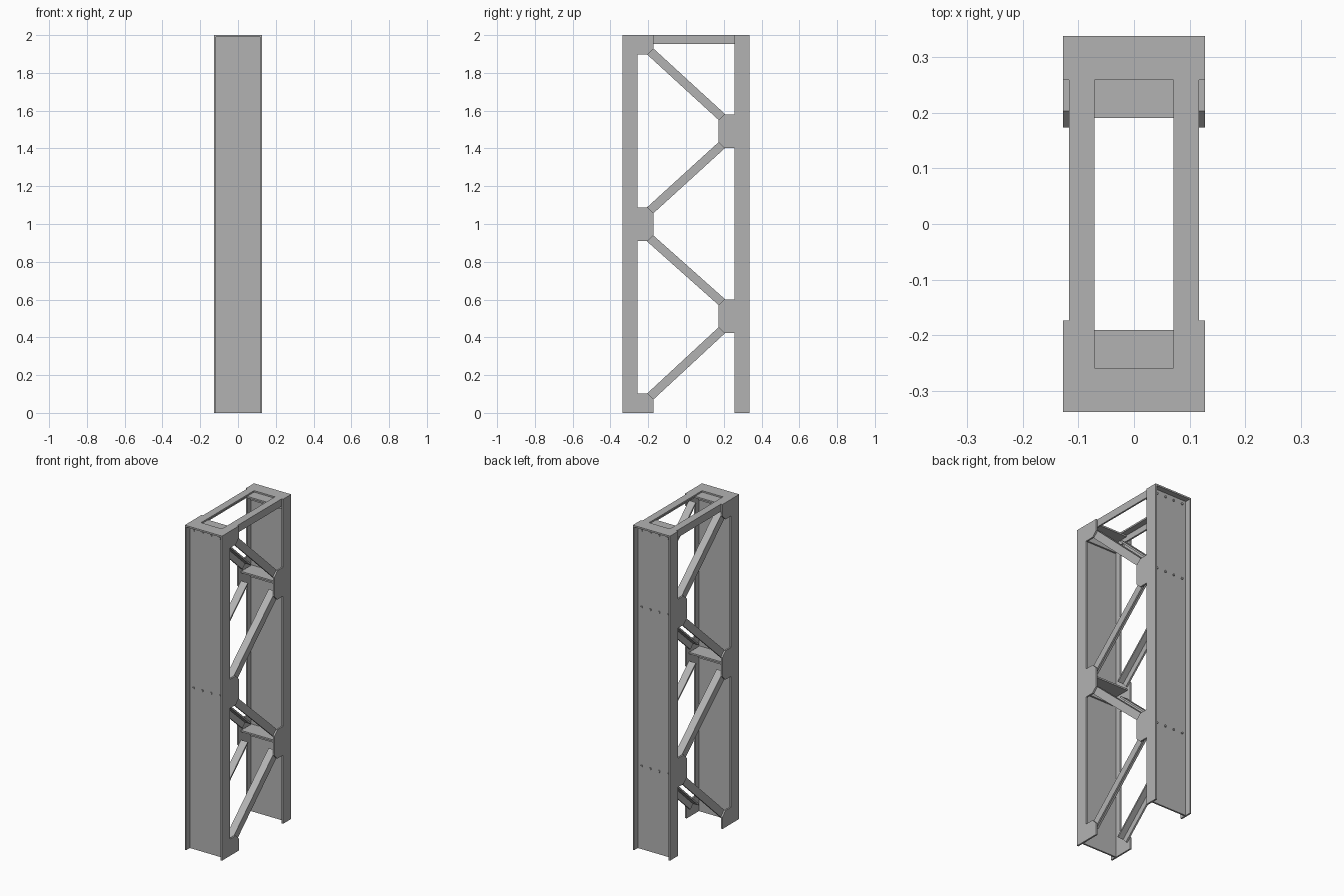
import bpy, bmesh
from mathutils import Vector

cube = bpy.data.objects.get("Cube")
if cube:
    bpy.data.objects.remove(cube, do_unlink=True)

steel = bpy.data.materials.new("steel_grey")
steel.use_nodes = True
grey = (0.45, 0.45, 0.45, 1)
steel.diffuse_color = grey
steel.node_tree.nodes["Principled BSDF"].inputs["Base Color"].default_value = grey

T = 0.01        # plate thickness
HALF = 0.127    # outer half width
OUT, INN = 0.337, 0.258   # column depth range
TOP = 2.0


def finish(name, bm):
    bmesh.ops.recalc_face_normals(bm, faces=bm.faces)
    mesh = bpy.data.meshes.new(name)
    bm.to_mesh(mesh)
    bm.free()
    mesh.materials.append(steel)
    obj = bpy.data.objects.new(name, mesh)
    bpy.context.collection.objects.link(obj)
    return obj


def prism(bm, ring, offset):
    """Extrude a closed ring of points along an offset."""
    face = bm.faces.new([bm.verts.new(p) for p in ring])
    result = bmesh.ops.extrude_face_region(bm, geom=[face], use_keep_orig=True)
    moved = [v for v in result["geom"] if isinstance(v, bmesh.types.BMVert)]
    bmesh.ops.translate(bm, verts=moved, vec=offset)


def box(bm, x, y, z):
    ring = [(x[0], y[0], z[0]), (x[1], y[0], z[0]), (x[1], y[1], z[0]), (x[0], y[1], z[0])]
    prism(bm, ring, (0, 0, z[1] - z[0]))


def mirror_x(obj):
    obj.modifiers.new("Mirror", "MIRROR").use_axis[0] = True


# Node heights on each column: side is -1 at the front, 1 at the back
nodes = {-1: [0.0, 0.998, TOP], 1: [0.512, 1.492]}
bolt_rows = {-1: [0.993, 1.965], 1: [0.512, 1.492, 1.965]}

for side, label in ((-1, "front"), (1, "back")):
    # H-section column with a recessed web and a cap plate
    bm = bmesh.new()
    mid = side * (OUT + INN) / 2
    for sx in (-1, 1):
        box(bm, sorted((sx * HALF, sx * (HALF - T))), sorted((side * OUT, side * INN)), (0, TOP - T))
    box(bm, (T - HALF, HALF - T), (mid - T / 2, mid + T / 2), (0, TOP - T))
    box(bm, (-HALF, HALF), sorted((side * OUT, side * INN)), (TOP - T, TOP))
    finish(label + "_column", bm)

    # Gusset plates with corners cut across the braces
    bm = bmesh.new()
    for z in nodes[side]:
        tip, cut, half = 0.173, 0.03, 0.089
        low, high = max(z - half, 0), min(z + half, TOP)
        if z == 0:
            high = 0.103
        if z == TOP:
            low = TOP - 0.103
        pts = [(INN, low)]
        pts += [(tip, low)] if z == 0 else [(tip + cut, low), (tip, low + cut)]
        pts += [(tip, high)] if z == TOP else [(tip, high - cut), (tip + cut, high)]
        pts += [(INN, high)]
        prism(bm, [(HALF - T, side * y, h) for y, h in pts], (T, 0, 0))
    mirror_x(finish(label + "_gussets", bm))

    # Cross angles bolted to the web
    bm = bmesh.new()
    face = mid - side * T / 2
    for z in bolt_rows[side]:
        shelf = z + 0.026
        box(bm, (-0.112, 0.112), sorted((face, side * 0.19)), (shelf - T, shelf))
        box(bm, (-0.112, 0.112), sorted((face, face - side * T)), (shelf - 0.07, shelf - T))
    finish(label + "_cross_angles", bm)

    # Rows of bolt heads on the outside of the web
    bm = bmesh.new()
    for z in bolt_rows[side]:
        for i in range(4):
            x = -0.09 + 0.06 * i
            start = Vector((x, mid + side * T / 2, z))
            ring = [start + Vector((a, 0, b)) * 0.007 for a, b in
                    ((1, 0), (0.5, 0.87), (-0.5, 0.87), (-1, 0), (-0.5, -0.87), (0.5, -0.87))]
            prism(bm, ring, (0, side * 0.006, 0))
    finish(label + "_bolts", bm)

# Zigzag angle braces between the nodes
bm = bmesh.new()
leg = 0.046
levels = sorted([(z, s) for s in nodes for z in nodes[s]])
for (z0, s0), (z1, s1) in zip(levels, levels[1:]):
    a = Vector((0, s0 * 0.19, z0 + (0.086 if z0 == 0 else 0.074)))
    b = Vector((0, s1 * 0.19, z1 - (0.086 if z1 == TOP else 0.074)))
    run = (b - a).normalized()
    a, b = a - run * 0.03, b + run * 0.03
    up = Vector((0, -run.z, run.y))
    if up.z < 0:
        up = -up
    x = HALF - T
    section = [(x, -leg / 2), (x, leg / 2), (x - leg, leg / 2),
               (x - leg, leg / 2 - T), (x - T, leg / 2 - T), (x - T, -leg / 2)]
    prism(bm, [a + up * h + Vector((px, 0, 0)) for px, h in section], b - a)
mirror_x(finish("diagonal_braces", bm))

# Top side rails, angle section
bm = bmesh.new()
x = HALF - T
section = [(x, TOP - leg), (x, TOP), (x - leg, TOP), (x - leg, TOP - T), (x - T, TOP - T), (x - T, TOP - leg)]
prism(bm, [(px, -INN, h) for px, h in section], (0, 2 * INN, 0))
mirror_x(finish("top_rails", bm))
